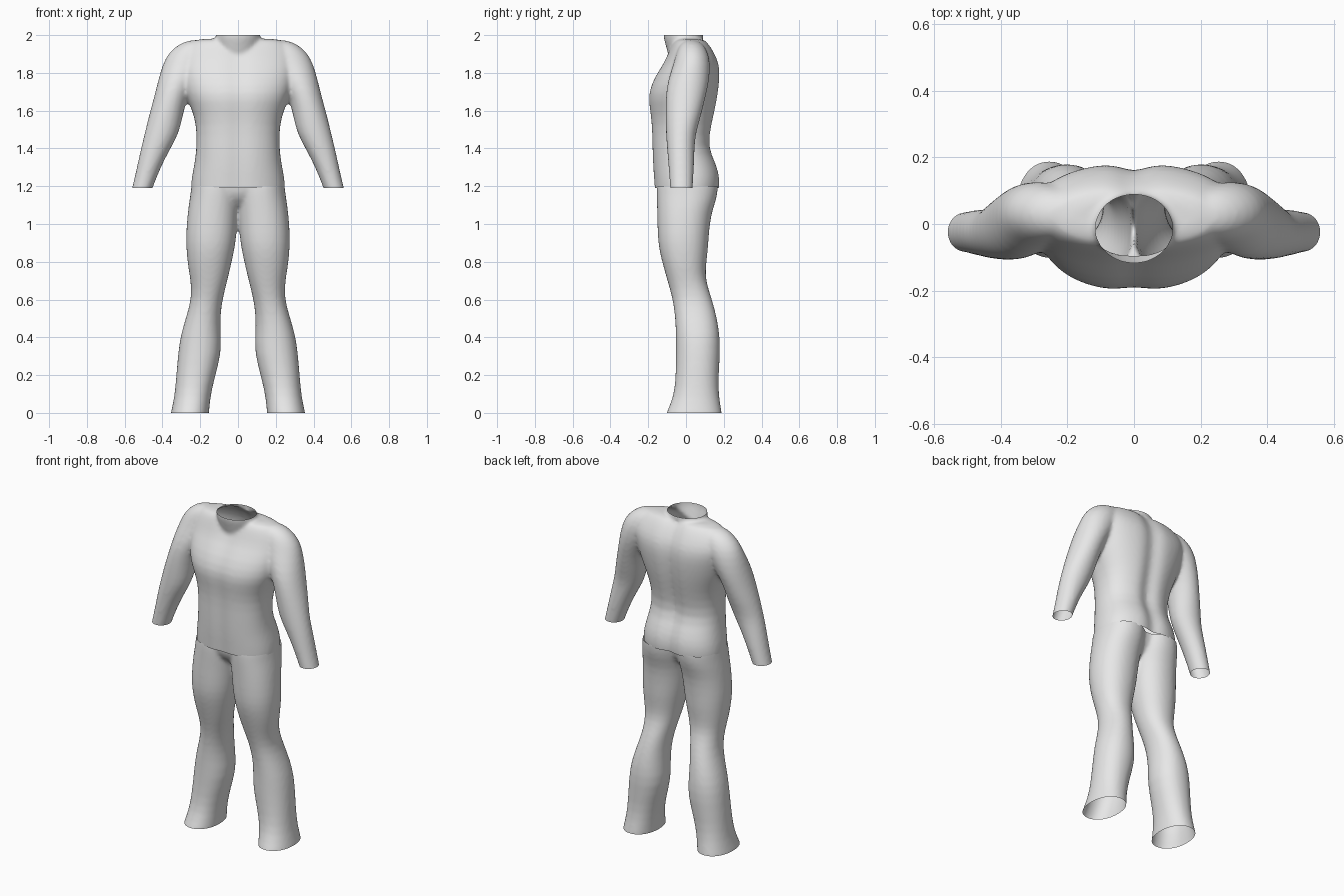
import bpy, bmesh, math
from mathutils import Vector

cube = bpy.data.objects.get("Cube")
if cube:
    bpy.data.objects.remove(cube, do_unlink=True)

cloth = bpy.data.materials.new("grey_cloth")
cloth.use_nodes = True
cloth.diffuse_color = (0.8, 0.8, 0.8, 1)
cloth.node_tree.nodes["Principled BSDF"].inputs["Base Color"].default_value = (0.8, 0.8, 0.8, 1)


def loft(bm, rings, side=1, power=2.0, front_dent=0.0, back_dent=0.0, n=48):
    """Closed tube through level rings (z, x_min, x_max, y_front, y_back)."""
    loops = []
    for z, x0, x1, y0, y1 in rings:
        loop = []
        for i in range(n):
            a = 2 * math.pi * i / n
            c, s = math.cos(a), math.sin(a)
            ux = math.copysign(abs(c) ** (2 / power), c)
            uy = math.copysign(abs(s) ** (2 / power), s)
            x = (x0 + x1) / 2 + ux * (x1 - x0) / 2
            y = (y0 + y1) / 2 + uy * (y1 - y0) / 2
            dent = math.exp(-(x / 0.04) ** 2)
            y += dent * (front_dent if s < 0 else -back_dent)
            loop.append(bm.verts.new((side * x, y, z)))
        loops.append(loop)
    for lo, hi in zip(loops, loops[1:]):
        for i in range(n):
            j = (i + 1) % n
            bm.faces.new((lo[i], lo[j], hi[j], hi[i]))
    bm.faces.new(loops[0])
    bm.faces.new(loops[-1])


def garment(name, bm, low, high):
    """Fuse the tubes into one skin, then cut it open at both heights."""
    bmesh.ops.recalc_face_normals(bm, faces=bm.faces[:])
    mesh = bpy.data.meshes.new(name)
    bm.to_mesh(mesh)
    bm.free()
    obj = bpy.data.objects.new(name, mesh)
    bpy.context.collection.objects.link(obj)
    obj.modifiers.new("round", 'SUBSURF').levels = 1
    fuse = obj.modifiers.new("fuse", 'REMESH')
    fuse.mode = 'VOXEL'
    fuse.voxel_size = 0.01
    soft = obj.modifiers.new("soften", 'SMOOTH')
    soft.factor = 0.5
    soft.iterations = 8
    deps = bpy.context.evaluated_depsgraph_get()
    skin = bpy.data.meshes.new_from_object(obj.evaluated_get(deps))
    obj.modifiers.clear()
    obj.data = skin
    bm = bmesh.new()
    bm.from_mesh(skin)
    for z, up in ((low, -1), (high, 1)):
        bmesh.ops.bisect_plane(bm, geom=bm.verts[:] + bm.edges[:] + bm.faces[:],
                               plane_co=Vector((0, 0, z)), plane_no=Vector((0, 0, up)),
                               clear_outer=True)
    for f in bm.faces:
        f.smooth = True
        f.material_index = 0
    bm.to_mesh(skin)
    bm.free()
    skin.materials.clear()
    skin.materials.append(cloth)
    return obj


# Shirt: torso, collar and two sleeves
torso = [
    (1.10, .25, -.165, .17), (1.19, .25, -.17, .183), (1.25, .245, -.175, .185),
    (1.32, .23, -.18, .167), (1.41, .218, -.183, .12), (1.53, .22, -.185, .143),
    (1.62, .25, -.198, .163), (1.69, .28, -.205, .175), (1.78, .30, -.17, .185),
    (1.85, .31, -.12, .18), (1.91, .30, -.095, .152), (1.96, .26, -.075, .12),
    (1.985, .22, -.05, .09),
]
collar = [(1.84, .09, -.08, .06), (1.92, .11, -.10, .085),
          (1.98, .118, -.118, .092), (2.05, .122, -.13, .094)]
sleeve = [
    (1.975, .17, .25, .00, .05), (1.955, .15, .31, -.03, .09), (1.91, .15, .365, -.05, .115),
    (1.85, .17, .398, -.065, .13), (1.75, .23, .425, -.10, .122), (1.66, .272, .447, -.108, .10),
    (1.56, .295, .475, -.108, .076), (1.475, .315, .495, -.106, .05), (1.395, .36, .515, -.10, .045),
    (1.30, .41, .535, -.092, .042), (1.19, .453, .56, -.084, .036), (1.10, .485, .585, -.08, .03),
]
bm = bmesh.new()
loft(bm, [(z, -w, w, f, b) for z, w, f, b in torso], power=2.35, front_dent=.012, back_dent=.028)
loft(bm, [(z, -w, w, f, b) for z, w, f, b in collar])
for side in (1, -1):
    loft(bm, sleeve, side)
garment("shirt", bm, 1.19, 2.0)

# Trousers: two legs bridged by a pelvis
leg = [
    (1.30, -.01, .24, -.15, .17), (1.19, -.012, .246, -.156, .172), (1.12, -.01, .258, -.154, .158),
    (1.05, .000, .267, -.152, .132), (.94, .008, .276, -.15, .12), (.86, .02, .273, -.142, .116),
    (.77, .04, .264, -.118, .104), (.70, .057, .25, -.098, .104), (.61, .08, .246, -.072, .135),
    (.52, .094, .27, -.058, .16), (.42, .093, .302, -.053, .178), (.32, .086, .317, -.053, .182),
    (.175, .127, .328, -.054, .17), (.08, .147, .337, -.068, .175), (.0, .154, .356, -.104, .19),
    (-.08, .16, .37, -.13, .20),
]
pelvis = [(1.30, .22, -.15, .13), (1.19, .22, -.15, .13), (1.13, .17, -.13, .11),
          (1.09, .10, -.08, .08), (1.06, .05, -.04, .05)]
bm = bmesh.new()
loft(bm, [(z, -w, w, f, b) for z, w, f, b in pelvis], power=2.3)
for side in (1, -1):
    loft(bm, leg, side, power=2.15)
garment("trousers", bm, 0.0, 1.2)
